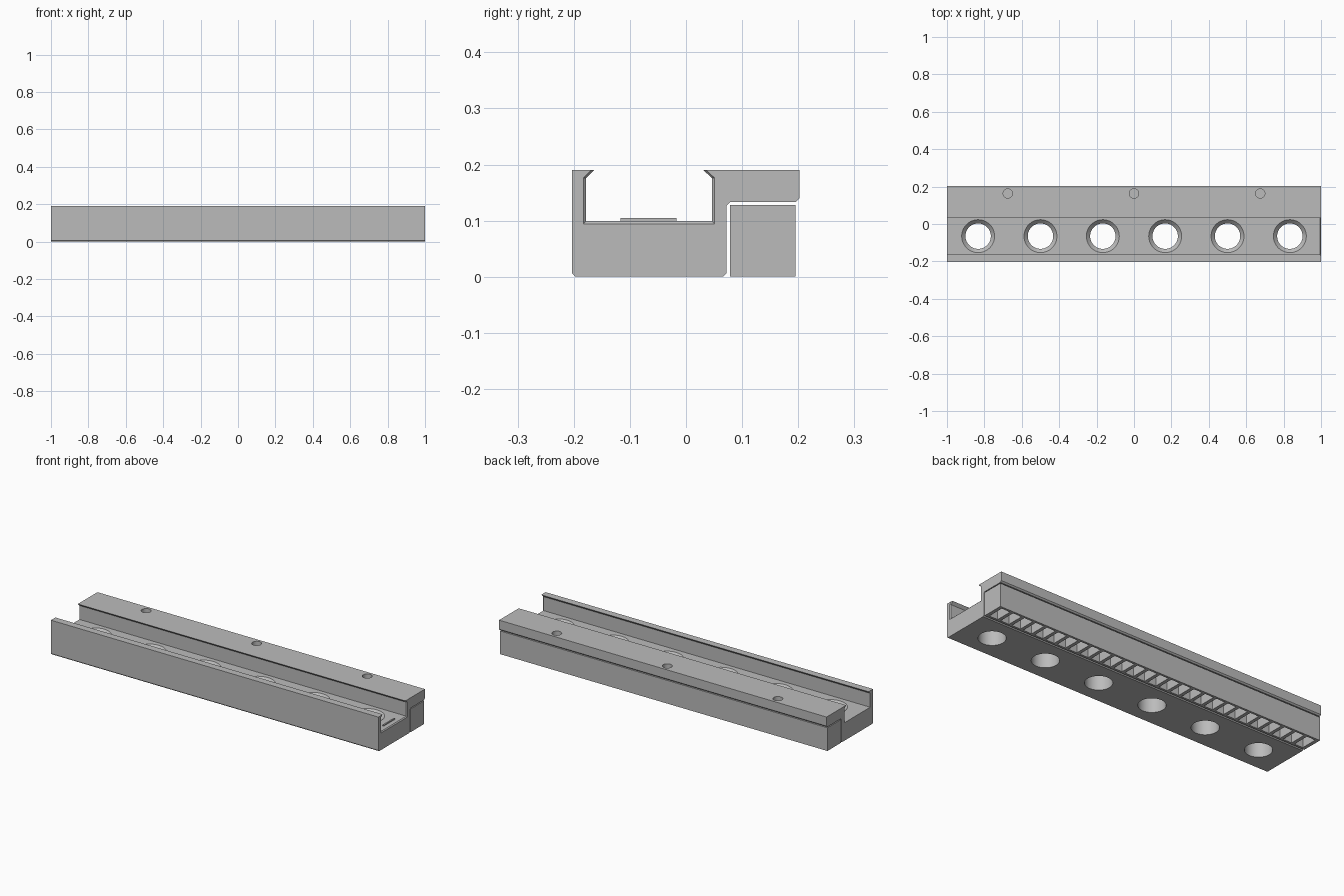
import bpy
import bmesh
from math import cos, sin, tau, radians

old = bpy.data.objects.get("Cube")
if old:
    bpy.data.objects.remove(old, do_unlink=True)

grey = bpy.data.materials.new("light_grey")
grey.use_nodes = True
tone = (0.5, 0.5, 0.5, 1)
grey.diffuse_color = tone
grey.node_tree.nodes["Principled BSDF"].inputs["Base Color"].default_value = tone


def loft(bm, rings):
    """Skin a list of equal-length closed rings and cap both ends."""
    loops = [[bm.verts.new(p) for p in ring] for ring in rings]
    for a, b in zip(loops, loops[1:]):
        for i in range(len(a)):
            j = (i + 1) % len(a)
            bm.faces.new((a[i], a[j], b[j], b[i]))
    bm.faces.new(loops[0][::-1])
    bm.faces.new(loops[-1])


def block(bm, x0, x1, y0, y1, z0, z1):
    ring = [(x0, y0), (x1, y0), (x1, y1), (x0, y1)]
    loft(bm, [[(x, y, z) for x, y in ring] for z in (z0, z1)])


def turned(bm, x, y, steps, sides=64):
    """Stack circles given as (radius, height)."""
    angles = [tau * i / sides for i in range(sides)]
    loft(bm, [[(x + r * cos(a), y + r * sin(a), z) for a in angles] for r, z in steps])


def finish(bm, name):
    bmesh.ops.recalc_face_normals(bm, faces=bm.faces)
    mesh = bpy.data.meshes.new(name)
    bm.to_mesh(mesh)
    bm.free()
    obj = bpy.data.objects.new(name, mesh)
    bpy.context.collection.objects.link(obj)
    mesh.materials.append(grey)
    return obj


def activate(obj):
    bpy.ops.object.select_all(action="DESELECT")
    obj.select_set(True)
    bpy.context.view_layer.objects.active = obj


def carve(obj, cutter):
    cutter.hide_render = True
    mod = obj.modifiers.new("carve", "BOOLEAN")
    mod.operation = "DIFFERENCE"
    mod.solver = "EXACT"
    mod.object = cutter
    activate(obj)
    bpy.ops.object.modifier_apply(modifier=mod.name)
    bpy.data.objects.remove(cutter, do_unlink=True)


# Rail body: constant outline, channel flared at the right end
outer = [(-.203, .19), (-.203, .006), (-.197, 0), (.066, 0), (.072, .006),
         (.072, .126), (.079, .133), (.195, .133), (.202, .14), (.202, .19)]
channel = [(.031, .19), (.046, .176), (.046, .099),
           (-.178, .099), (-.178, .176), (-.164, .19)]
flare = .005
mid = -.066
wide = [(y + (flare if y > mid else -flare), z - (flare if z < .1 else 0))
        for y, z in channel]
bm = bmesh.new()
loft(bm, [[(x, y, z) for y, z in outer + inner]
          for x, inner in ((-1, channel), (1 - flare, channel), (1, wide))])
body = finish(bm, "rail_body")

# Countersunk mounting holes and small holes in the overhang
bm = bmesh.new()
for i in range(6):
    turned(bm, (i - 2.5) / 3, -.065,
           [(.068, -.02), (.068, .079), (.088, .099), (.088, .12)])
for x in (-.675, 0, .675):
    turned(bm, x, .163, [(.025, .131), (.025, .21)], 32)
carve(body, finish(bm, "hole_cutter"))
activate(body)
bpy.ops.object.shade_smooth_by_angle(angle=radians(30))

# Separate side bar with a row of pockets underneath
bm = bmesh.new()
block(bm, -1, 1, .078, .195, 0, .128)
bar = finish(bm, "side_bar")
bm = bmesh.new()
count = 28
pitch = 1.98 / count
for i in range(count):
    x = (i - (count - 1) / 2) * pitch
    block(bm, x - pitch * .37, x + pitch * .37, .09, .183, -.02, .115)
carve(bar, finish(bm, "pocket_cutter"))

# Raised marker strip on the channel floor
bm = bmesh.new()
block(bm, .963, .971, -.117, -.017, .098, .105)
finish(bm, "end_marker")
